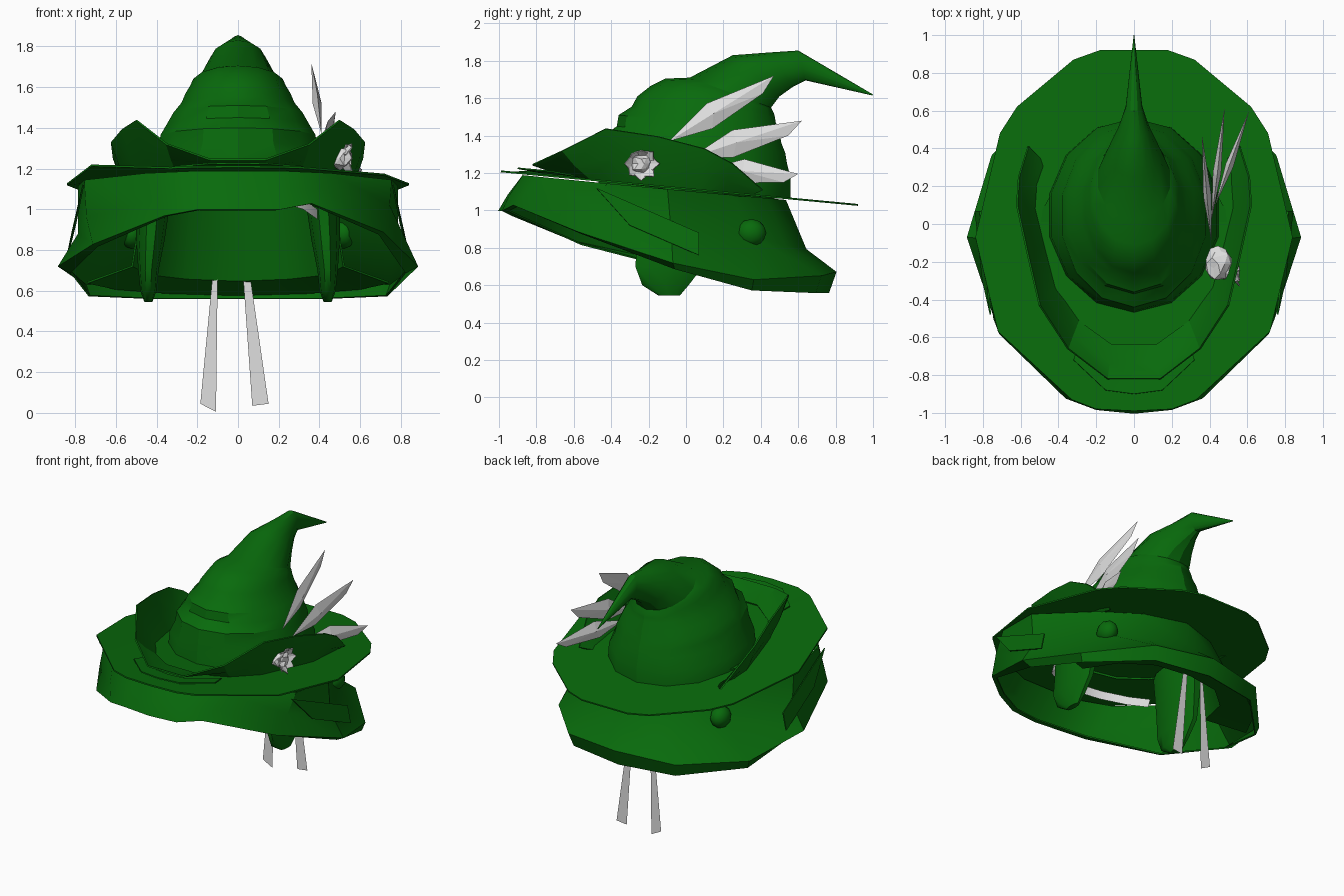
import bpy, math, random
from mathutils import Vector

if "Cube" in bpy.data.objects:
    bpy.data.objects.remove(bpy.data.objects["Cube"])

random.seed(4)


def material(name, rgb):
    m = bpy.data.materials.new(name)
    m.diffuse_color = (*rgb, 1)
    m.use_nodes = True
    m.node_tree.nodes["Principled BSDF"].inputs["Base Color"].default_value = m.diffuse_color
    return m


GREEN = material("felt green", (0.0025, 0.145, 0.0035))
PALE = material("pale grey", (0.74, 0.74, 0.74))


def build(name, verts, faces, mat, thick=0, angle=35):
    me = bpy.data.meshes.new(name)
    me.from_pydata([tuple(v) for v in verts], [], faces)
    me.materials.append(mat)
    ob = bpy.data.objects.new(name, me)
    bpy.context.collection.objects.link(ob)
    bpy.ops.object.select_all(action='DESELECT')
    ob.select_set(True)
    bpy.context.view_layer.objects.active = ob
    bpy.ops.object.mode_set(mode='EDIT')
    bpy.ops.mesh.select_all(action='SELECT')
    bpy.ops.mesh.normals_make_consistent(inside=False)
    bpy.ops.object.mode_set(mode='OBJECT')
    if thick:
        s = ob.modifiers.new("thickness", 'SOLIDIFY')
        s.thickness = thick
        s.offset = 0
        bpy.ops.object.modifier_apply(modifier=s.name)
    bpy.ops.object.shade_smooth_by_angle(angle=math.radians(angle))
    return ob


def loft(name, rings, mat, closed=True, caps=(False, False), thick=0, angle=35):
    n = len(rings[0])
    verts = [v for r in rings for v in r]
    faces = []
    for k in range(len(rings) - 1):
        for i in range(n if closed else n - 1):
            j = (i + 1) % n
            faces.append((k * n + i, k * n + j, (k + 1) * n + j, (k + 1) * n + i))
    if caps[0]:
        faces.append(tuple(range(n)))
    if caps[1]:
        faces.append(tuple(range((len(rings) - 1) * n, len(rings) * n)))
    return build(name, verts, faces, mat, thick, angle)


def mirrored(half):
    """Right half of an outline, front to back, completed on the left."""
    return half + [(-x, y, z) for x, y, z in reversed(half) if x > 0]


def arc(h):
    """Right half ending on the centre line, completed on the left."""
    return h + [(-x, y, z) for x, y, z in reversed(h[:-1])]


def brim_z(y):
    return 1.21 - 0.094 * (y + 1)


# Wide brim, nearly flat, lifted a little at the left front
half = [(0, -.99), (.2, -.98), (.33, -.93), (.72, -.57), (.84, -.07),
        (.71, .48), (.62, .62), (.32, .87), (.18, .92), (0, .92)]
outline = [(x, y, z + (.045 if x < -.7 and y < -.5 else 0))
           for x, y, z in mirrored([(x, y, brim_z(y)) for x, y in half])]
hub = [(x * .75, y * .75, brim_z(y * .75)) for x, y, z in outline]
loft("flat_brim", [outline, hub], GREEN, caps=(False, True), thick=0.01)

# Drooping lower brim: open below, flaring out low at the back
top = [(x, y, brim_z(y) - .012) for x, y in
       ((0, -.87), (.2, -.87), (.45, -.76), (.75, -.42),
        (.78, -.1), (.5, .25), (.28, .43), (0, .53))]
mid = [(0, -.95, 1.08), (.2, -.94, 1.08), (.42, -.84, 1.04), (.74, -.5, .96),
       (.78, -.08, .88), (.52, .33, .87), (.34, .53, .81), (0, .64, .79)]
edge = [(0, -1.0, 1.0), (.2, -.98, 1.0), (.36, -.92, .97), (.71, -.58, .83),
        (.88, -.07, .72), (.75, .36, .63), (.42, .72, .65), (0, .8, .67)]
lip = [(0, -.97, 1.0), (.19, -.95, 1.0), (.35, -.89, .97), (.69, -.56, .82),
       (.82, -.06, .69), (.73, .35, .575), (.4, .69, .56), (0, .76, .56)]


def lower_ring(h):
    # the front right corner is folded a little higher than the left
    return [(x, y, z + (.06 if .3 < x and y < -.4 and z < 1.05 else 0)) for x, y, z in mirrored(h)]


loft("lower_brim", [lower_ring(r) for r in (top, mid, edge, lip)], GREEN, thick=0.01)

# Inner ledge at the back, rising into the wall round the head
ledge = [(.74, .25, .64), (.6, .5, .61), (.35, .7, .59), (0, .76, .58)]
inner = [(.52, .1, .72), (.43, .36, .68), (.25, .52, .66), (0, .57, .65)]
wall = [(.46, .05, 1.1), (.4, .3, 1.08), (.22, .44, 1.07), (0, .49, 1.06)]
loft("head_wall", [arc(ledge), arc(inner), arc(wall)], GREEN, closed=False, thick=0.01)

# Turned-up cuff, tallest at the sides and fading towards the back
rim = [(0, -.82, 1.245), (.14, -.82, 1.245), (.35, -.66, 1.32), (.5, -.43, 1.437),
       (.565, -.15, 1.395), (.62, .1, 1.33), (.61, .25, 1.25), (.56, .41, 1.11)]


def cuff(sx, sy, lift):
    r = [(x * sx, y * sy, brim_z(y) + lift * (z - brim_z(y))) for x, y, z in rim]
    return [(-x, y, z) for x, y, z in reversed(r[1:])] + r


loft("turned_up_cuff", [cuff(.84, .78, -.04), cuff(.93, .9, .45), cuff(1, 1, 1)], GREEN,
     closed=False, thick=0.01, angle=25)

# Low fold in front of the cuff
fold = [(.32, -.72), (.15, -.88), (0, -.9)]
loft("front_fold", [arc([(x, y, brim_z(y) + .025) for x, y in fold]),
                    arc([(x * .9, y + .12, brim_z(y) + .003) for x, y in fold])],
     GREEN, closed=False, thick=0.008)

# Crumpled crown and bent tip: front point, back point, half width
sections = [(-.47, 1.14, .56, 1.06, .46), (-.46, 1.25, .56, 1.17, .45),
            (-.45, 1.33, .54, 1.25, .40), (-.44, 1.40, .53, 1.31, .39),
            (-.37, 1.45, .51, 1.36, .36), (-.36, 1.51, .50, 1.42, .325),
            (-.29, 1.555, .48, 1.47, .285), (-.26, 1.61, .475, 1.50, .265),
            (-.19, 1.665, .47, 1.52, .24),
            (-.11, 1.705, .46, 1.54, .225), (.02, 1.71, .455, 1.55, .195),
            (.25, 1.83, .50, 1.61, .14), (.45, 1.845, .57, 1.66, .08),
            (.60, 1.855, .64, 1.695, .045), (1.0, 1.62, .995, 1.615, .002)]
rings = []
for fy, fz, by, bz, w in sections:
    c, d = Vector((0, (fy + by) / 2, (fz + bz) / 2)), Vector((0, (fy - by) / 2, (fz - bz) / 2))
    rings.append([c + d * math.cos(a) + Vector((w * math.sin(a), 0, 0))
                  for a in (math.tau * i / 14 for i in range(14))])
loft("crown", rings, GREEN, caps=(False, True), angle=28)


def blob(name, loc, scale, mat, sub=2, rough=0.0):
    bpy.ops.mesh.primitive_ico_sphere_add(subdivisions=sub, radius=1, location=loc)
    ob = bpy.context.object
    ob.name = name
    for v in ob.data.vertices:
        v.co *= 1 + random.uniform(-rough, rough)
    ob.scale = scale
    ob.data.materials.append(mat)
    if not rough:
        bpy.ops.object.shade_smooth()
    return ob


# Hanging side flaps, rounded bumps and slanting folds, one per side
for s, side in ((1, "right"), (-1, "left")):
    flap = []
    for z, cx, cy, ry, rx in ((1.12, .41, -.05, .22, .09), (.85, .43, -.07, .2, .07),
                              (.70, .44, -.09, .19, .05), (.60, .44, -.11, .13, .04),
                              (.545, .44, -.09, .06, .02)):
        flap.append([(s * (cx + rx * math.cos(a)), cy + ry * math.sin(a), z)
                     for a in (math.tau * i / 10 for i in range(10))])
    loft("side_flap_" + side, flap, GREEN, caps=(True, True), angle=50)
    blob("side_bump_" + side, (s * .52, .35, .88), (.065, .08, .075), GREEN)
    build("side_fold_" + side, [(s * x, y, z) for x, y, z in
          ((.76, -.48, 1.12), (.815, .07, .88), (.84, .07, .76), (.80, -.3, .92))],
          [(0, 1, 2, 3)], GREEN, 0.008)

# Pale strip inside the front
strip = [(.39, -.32, .95), (.32, -.45, 1.0), (.18, -.56, 1.04), (0, -.6, 1.05)]
loft("inner_band", [arc(strip), [(x, y + .02, z + .05) for x, y, z in arc(strip)]],
     PALE, closed=False)

# Two hanging ribbons at the back
for name, y, pts in (("ribbon_left", .545, ((-.125, .67), (-.185, .045), (-.108, .005), (-.10, .67))),
                     ("ribbon_right", .57, ((.025, .67), (.07, .035), (.15, .045), (.06, .67)))):
    build(name, [(x, y, z) for x, z in pts], [(0, 1, 2, 3)], PALE)

# Three folded feathers
for i, (a, b, w) in enumerate((((.41, -.09, 1.37), (.36, .47, 1.72), .065),
                               ((.41, .02, 1.28), (.48, .62, 1.48), .07),
                               ((.43, .1, 1.22), (.61, .6, 1.195), .065))):
    a, b = Vector(a), Vector(b)
    d = (b - a).normalized()
    up = Vector((1, 0, 0)).cross(d).normalized() * w
    out = d.cross(up).normalized() * .022
    m = a.lerp(b, .42)
    verts = [a, m + up, b, a.lerp(b, .85) - up * .75, a.lerp(b, .35) - up, m + out, m - out]
    faces = [(k, (k + 1) % 5, c) for c in (5, 6) for k in range(5)]
    build("feather_%d" % (i + 1), verts, faces, PALE, angle=5)

# Flower on the cuff: rough heart with a ring of pointed petals
centre = Vector((.5, -.24, 1.25))
blob("flower_heart", centre, (.07, .06, .06), PALE, 2, 0.18)
blob("flower_inner", (.445, -.21, 1.28), (.065, .09, .055), PALE, 2, 0.15)
verts, faces = [], []
for k in range(8):
    a = math.tau * k / 8
    r = Vector((0, math.cos(a), math.sin(a)))
    t = Vector((0, -math.sin(a), math.cos(a)))
    n = len(verts)
    verts += [centre + r * .02, centre + r * .06 + t * .035 + Vector((.03, 0, 0)),
              centre + r * random.uniform(.07, .1) + Vector((.06, 0, 0)),
              centre + r * .06 - t * .035 + Vector((.045, 0, 0))]
    faces += [(n, n + 1, n + 2), (n, n + 2, n + 3)]
build("flower_petals", verts, faces, PALE, 0.006, 5)
